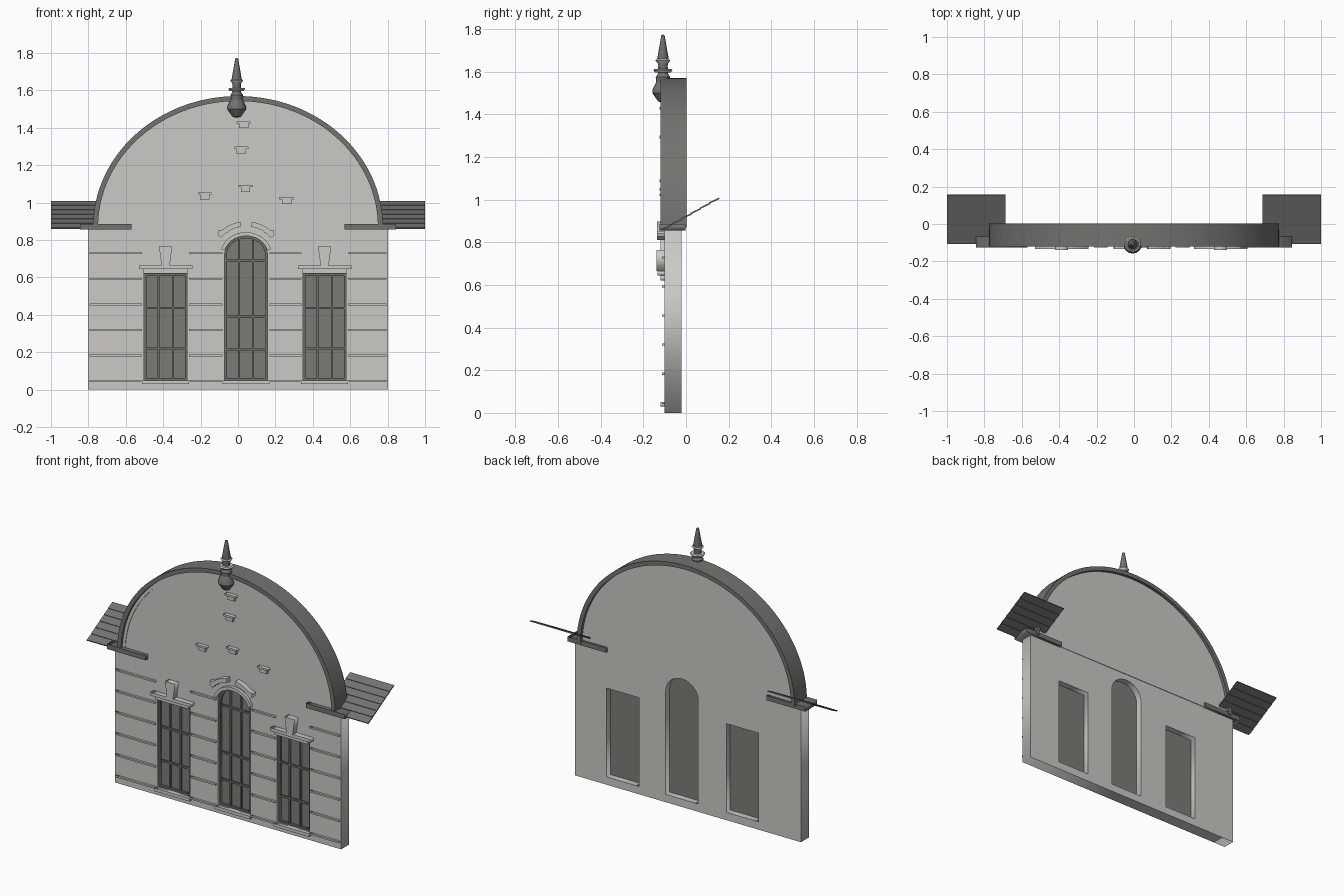
import bpy
import bmesh
from math import sin, cos, pi, radians, atan2, hypot
from mathutils import Matrix

cube = bpy.data.objects.get("Cube")
if cube:
    bpy.data.objects.remove(cube, do_unlink=True)


def material(name, rgb):
    m = bpy.data.materials.new(name)
    m.use_nodes = True
    m.diffuse_color = (*rgb, 1)
    m.node_tree.nodes["Principled BSDF"].inputs["Base Color"].default_value = (*rgb, 1)
    return m


STONE = material("pale stone", (0.6, 0.59, 0.56))
ROOF = material("dark roof metal", (0.17, 0.17, 0.16))
GLASS = material("grey glass", (0.2, 0.2, 0.18))
FRAME = material("dark window frame", (0.15, 0.15, 0.14))


def add(name, mesh, mat, smooth=False):
    mesh.materials.clear()
    mesh.materials.append(mat)
    ob = bpy.data.objects.new(name, mesh)
    bpy.context.collection.objects.link(ob)
    if smooth:
        bpy.ops.object.select_all(action="DESELECT")
        ob.select_set(True)
        bpy.context.view_layer.objects.active = ob
        bpy.ops.object.shade_smooth_by_angle(angle=radians(30))
    return ob


def slab(name, loops, y0, y1, mat, smooth=False):
    """Extrude outlines in x and z (later loops are holes) from y0 to y1."""
    cu = bpy.data.curves.new(name, "CURVE")
    cu.dimensions = "2D"
    cu.fill_mode = "BOTH"
    cu.extrude = (y1 - y0) / 2
    for pts in loops:
        sp = cu.splines.new("POLY")
        sp.points.add(len(pts) - 1)
        for p, (x, z) in zip(sp.points, pts):
            p.co = (x, z, 0, 1)
        sp.use_cyclic_u = True
    tmp = bpy.data.objects.new(name + "_outline", cu)
    bpy.context.collection.objects.link(tmp)
    deps = bpy.context.evaluated_depsgraph_get()
    mesh = bpy.data.meshes.new_from_object(tmp.evaluated_get(deps))
    bpy.data.objects.remove(tmp, do_unlink=True)
    mesh.transform(Matrix.Translation((0, (y0 + y1) / 2, 0)) @ Matrix.Rotation(pi / 2, 4, "X"))
    bm = bmesh.new()
    bm.from_mesh(mesh)
    bmesh.ops.remove_doubles(bm, verts=bm.verts, dist=1e-5)
    bmesh.ops.recalc_face_normals(bm, faces=bm.faces)
    bm.to_mesh(mesh)
    bm.free()
    return add(name, mesh, mat, smooth)


def rect(x0, x1, z0, z1):
    return [(x0, z0), (x1, z0), (x1, z1), (x0, z1)]


def box(name, x0, x1, y0, y1, z0, z1, mat):
    return slab(name, [rect(x0, x1, z0, z1)], y0, y1, mat)


def arc(cx, cz, rx, rz, a0=0, a1=180, n=24):
    angles = [radians(a0 + (a1 - a0) * i / n) for i in range(n + 1)]
    return [(cx + rx * cos(a), cz + rz * sin(a)) for a in angles]


def arch_band(cx, cz, rx, rz, t, a0=0, a1=180, n=24):
    return arc(cx, cz, rx, rz, a0, a1, n) + arc(cx, cz, rx - t, rz - t, a0, a1, n)[::-1]


def lathe(name, profile, x, y, mat):
    bm = bmesh.new()
    vs = [bm.verts.new((r, 0, z)) for r, z in profile]
    es = [bm.edges.new(e) for e in zip(vs, vs[1:])]
    bmesh.ops.spin(bm, geom=vs + es, cent=(0, 0, 0), axis=(0, 0, 1), angle=2 * pi, steps=16)
    bmesh.ops.remove_doubles(bm, verts=bm.verts, dist=1e-5)
    bmesh.ops.recalc_face_normals(bm, faces=bm.faces)
    mesh = bpy.data.meshes.new(name)
    bm.to_mesh(mesh)
    bm.free()
    mesh.transform(Matrix.Translation((x, y, 0)))
    return add(name, mesh, mat, True)


WALL_F, WALL_B = -0.10, -0.02
SIDE_X = (-0.387, 0.463)
MID_X, HALF, SILL, HEAD, SPRING = 0.043, 0.115, 0.05, 0.62, 0.715


def arched(inset=0):
    h = HALF - inset
    return [(MID_X - h, SILL + inset), (MID_X + h, SILL + inset)] + arc(MID_X, SPRING, h, 0.107 - inset)


def square(cx, inset=0):
    h = HALF - inset
    return rect(cx - h, cx + h, SILL + inset, HEAD - inset)


# Wall with window openings, and the rounded gable above it
slab("wall", [rect(-0.803, 0.803, 0, 0.86), arched()] + [square(x) for x in SIDE_X],
     WALL_F, WALL_B, STONE)
slab("gable", [arc(0, 0.86, 0.76, 0.695, n=64)], WALL_F, WALL_B + 0.004, STONE)
slab("gable_inner_moulding", [arch_band(0, 0.86, 0.75, 0.685, 0.02, n=64)], -0.104, -0.09, STONE, True)
slab("arched_roof_band", [arch_band(0, 0.87, 0.775, 0.70, 0.027, n=64)], -0.12, 0.003, ROOF, True)

# Windows: glass, outer frame and glazing bars
for i, cx in enumerate((SIDE_X[0], MID_X, SIDE_X[1])):
    mid = cx == MID_X
    outline = arched if mid else (lambda inset=0, c=cx: square(c, inset))
    top = 0.80 if mid else HEAD
    slab(f"window_glass_{i}", [outline()], -0.075, -0.06, GLASS)
    slab(f"window_frame_{i}", [outline(), outline(0.012)], -0.09, -0.074, FRAME)
    for s in (-1, 1):
        x = cx + s * HALF * 0.33
        box(f"upright_bar_{i}", x - 0.005, x + 0.005, -0.087, -0.074, SILL, top, FRAME)
    for z in (0.215, 0.39, 0.69) if mid else (0.22, 0.437):
        box(f"cross_bar_{i}", cx - HALF, cx + HALF, -0.086, -0.074, z - 0.006, z + 0.006, FRAME)
    box(f"window_sill_{i}", cx - 0.125, cx + 0.125, -0.12, -0.095, 0.03, 0.05, STONE)

# Stepped lintels with keystones over the side windows
for cx in SIDE_X:
    box("lintel_lower", cx - 0.12, cx + 0.12, -0.12, -0.095, 0.622, 0.645, STONE)
    box("lintel_cap", cx - 0.143, cx + 0.143, -0.134, -0.095, 0.645, 0.665, STONE)
    slab("keystone", [[(cx - 0.022, 0.665), (cx + 0.022, 0.665), (cx + 0.035, 0.765),
                       (cx - 0.035, 0.765)]], -0.138, -0.095, STONE)

# Arched surround and broken hood over the middle window
slab("arch_surround", [arch_band(MID_X, SPRING + 0.005, 0.137, 0.122, 0.02, 15, 165)],
     -0.12, -0.095, STONE, True)
for s in (-1, 1):
    start = 90 - s * 9
    end = 90 - s * 50
    slab("hood_piece", [arch_band(MID_X, 0.70, 0.2, 0.2, 0.026, start, end, 10)],
         -0.135, -0.095, STONE, True)
    tip = MID_X + s * 0.125
    box("hood_end", tip - 0.025, tip + 0.025, -0.135, -0.095, 0.838, 0.852, STONE)

# Thin raised courses between the windows
for row in range(6):
    z = 0.047 + row * 0.1365
    for x0, x1 in ((-0.795, -0.512), (-0.262, -0.083), (0.168, 0.34), (0.588, 0.795)):
        box("wall_course", x0, x1, -0.113, -0.095, z - 0.005, z + 0.005, STONE)

# Small stepped brackets on the gable
for x, z in ((0.03, 1.435), (0.018, 1.3), (-0.178, 1.055), (0.04, 1.095), (0.26, 1.03)):
    box("bracket_cap", x - 0.037, x + 0.037, -0.125, -0.095, z - 0.012, z, STONE)
    box("bracket_block", x - 0.025, x + 0.025, -0.117, -0.095, z - 0.037, z - 0.012, STONE)

# Eave blocks and sloping side roofs laid in overlapping boards
BOARDS, Y0, Y1, Z0, Z1 = 6, -0.105, 0.155, 0.862, 1.008
for side, s in (("left", 1), ("right", -1)):
    xs = sorted((s * 0.57, s * 0.845))
    box(f"{side}_eave", xs[0], xs[1], -0.125, -0.003, 0.856, 0.886, ROOF)
    for b in range(BOARDS):
        bm = bmesh.new()
        bmesh.ops.create_cube(bm, size=1)
        dy, dz = (Y1 - Y0) / BOARDS, (Z1 - Z0) / BOARDS
        mat = (Matrix.Translation((s * 0.844, Y0 + dy * (b + 0.5), Z0 + dz * (b + 0.5)))
               @ Matrix.Rotation(atan2(dz, dy) - 0.07, 4, "X")
               @ Matrix.Diagonal((0.312, hypot(dy, dz) * 1.04, 0.007, 1)))
        bmesh.ops.transform(bm, matrix=mat, verts=bm.verts)
        mesh = bpy.data.meshes.new("board")
        bm.to_mesh(mesh)
        bm.free()
        add(f"{side}_roof_board_{b}", mesh, ROOF)

# Turned finial with two pale collars
FX, FY = -0.007, -0.108
lathe("finial_body", [(0, 1.455), (0.022, 1.46), (0.05, 1.5), (0.05, 1.515), (0.032, 1.55),
                      (0.034, 1.575), (0.024, 1.59), (0.022, 1.63), (0.028, 1.655),
                      (0.008, 1.77), (0, 1.775)], FX, FY, ROOF)
for r, z in ((0.045, 1.605), (0.035, 1.65)):
    lathe("finial_collar", [(0.015, z - 0.008), (r - 0.008, z - 0.008), (r, z + 0.003),
                            (r - 0.006, z + 0.009), (0.015, z + 0.009)], FX, FY, STONE)
